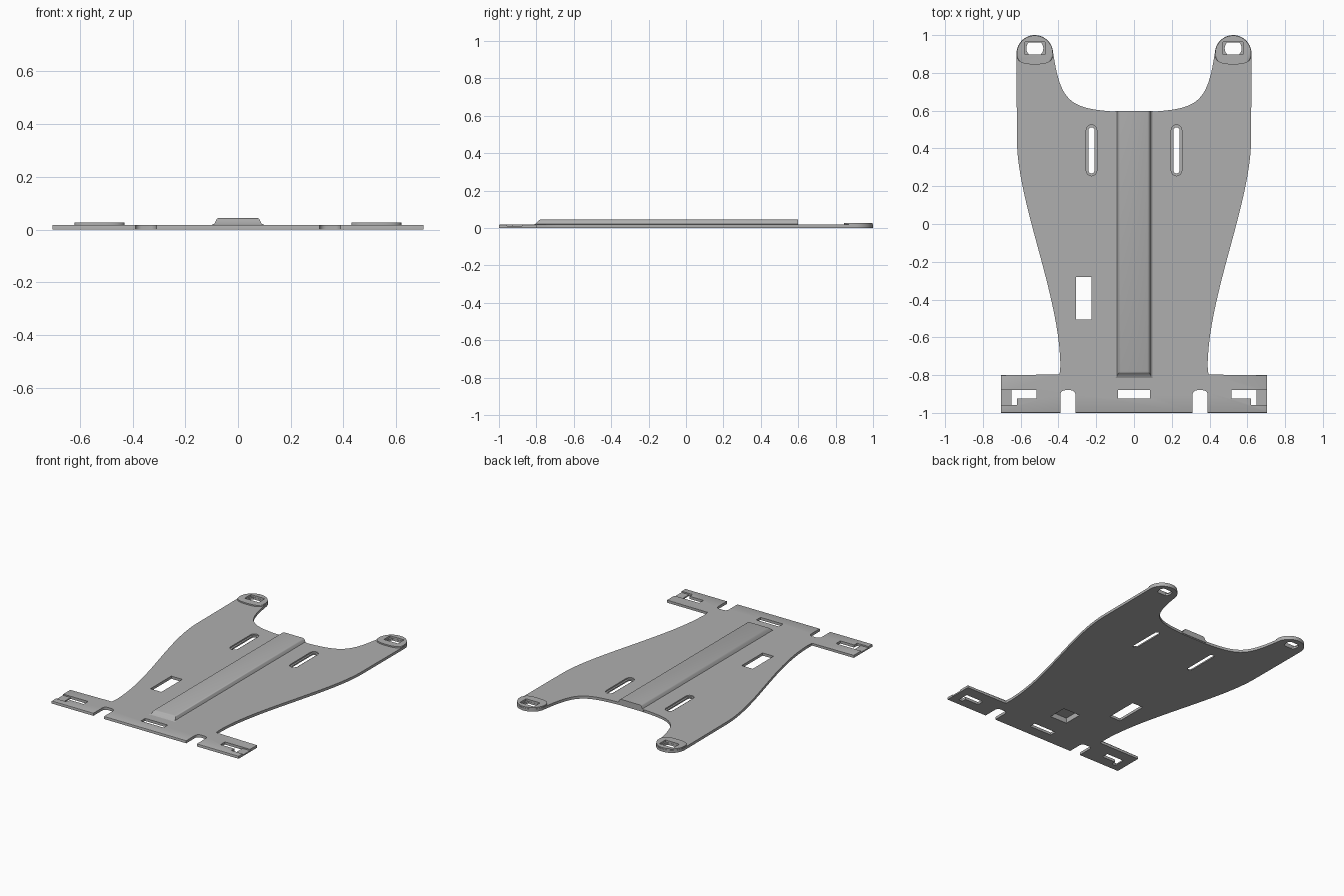
import bpy, bmesh
from math import sin, cos, pi, radians
from mathutils import Vector
from mathutils.geometry import interpolate_bezier

if "Cube" in bpy.data.objects:
    bpy.data.objects.remove(bpy.data.objects["Cube"])

T = 0.018          # plate thickness
HORN = (0.525, 0.903)
R = 0.097

grey = bpy.data.materials.new("plain grey")
grey.use_nodes = True
GREY = (0.43, 0.43, 0.43, 1)
grey.diffuse_color = GREY
grey.node_tree.nodes["Principled BSDF"].inputs["Base Color"].default_value = GREY


def loft(name, levels, bevel=0):
    """Closed solid through equal-length outlines given as (z, points)."""
    bm = bmesh.new()
    rings = [[bm.verts.new((x, y, z)) for x, y in pts] for z, pts in levels]
    n = len(rings[0])
    bm.faces.new(rings[0][::-1])
    top = bm.faces.new(rings[-1])
    for a, b in zip(rings, rings[1:]):
        for i in range(n):
            j = (i + 1) % n
            bm.faces.new((a[i], a[j], b[j], b[i]))
    if bevel:
        bmesh.ops.bevel(bm, geom=list(top.edges), offset=bevel, segments=2,
                        profile=0.5, affect='EDGES')
    bmesh.ops.recalc_face_normals(bm, faces=bm.faces)
    mesh = bpy.data.meshes.new(name)
    bm.to_mesh(mesh)
    bm.free()
    obj = bpy.data.objects.new(name, mesh)
    bpy.context.collection.objects.link(obj)
    mesh.materials.append(grey)
    return obj


def prism(name, pts, z0, z1, bevel=0):
    return loft(name, [(z0, pts), (z1, pts)], bevel)


def rect(x0, x1, y0, y1):
    return [(x0, y0), (x1, y0), (x1, y1), (x0, y1)]


def arc(cx, cy, rx, ry, a0, a1, n):
    return [(cx + rx * cos(radians(a0 + (a1 - a0) * i / n)),
             cy + ry * sin(radians(a0 + (a1 - a0) * i / n))) for i in range(n + 1)]


def slot(x, y0, y1, r):
    return arc(x, y0 + r, r, r, 180, 360, 12) + arc(x, y1 - r, r, r, 0, 180, 12)


def bezier(*pts, n=24):
    return [tuple(p) for p in interpolate_bezier(*[Vector(p) for p in pts], n)]


def flip(pts, s):
    return pts if s > 0 else [(-x, y) for x, y in reversed(pts)]


def cut(obj, pts, z0, z1):
    cutter = prism("cutter", pts, z0, z1)
    cutter.hide_render = True
    mod = obj.modifiers.new("cut", 'BOOLEAN')
    mod.operation = 'DIFFERENCE'
    mod.solver = 'EXACT'
    mod.object = cutter
    bpy.context.view_layer.objects.active = obj
    bpy.ops.object.modifier_apply(modifier=mod.name)
    bpy.data.objects.remove(cutter)


# Plate: half outline mirrored, front arms, curved waist and two rear horns
half = [(0.705, -1), (0.705, -0.8)]
half += bezier((0.39, -0.8), (0.375, -0.41), (0.62, 0.1), (0.62, 0.45))
half += arc(*HORN, R, R, 0, 165, 20)
half += bezier((0.43, 0.92), (0.39, 0.64), (0.34, 0.61), (0.085, 0.594))
plate = prism("base_plate", half + flip(half, -1), 0, T, 0.004)

# Central raised rib with sloped sides and front ramp
steps = [(0.006, 0.1, -0.815), (T, 0.1, -0.815), (0.022, 0.09, -0.805),
         (0.038, 0.082, -0.79), (0.042, 0.078, -0.785), (0.044, 0.071, -0.78)]
rib = loft("center_rib", [(z, rect(-w, w, y, 0.598)) for z, w, y in steps])

# Raised pads on the horns
pads = []
cx, cy = HORN
for side, s in (("left", 1), ("right", -1)):
    pad = arc(cx, cy, 0.095, 0.095, 0, 180, 24)
    for i in range(1, 24):
        a = pi + pi * i / 24
        pad.append((cx + 0.095 * (1 if cos(a) > 0 else -1) * abs(cos(a)) ** 0.7,
                    cy - 0.058 * abs(sin(a)) ** 0.7))
    pads.append((s, prism(side + "_horn_pad", flip(pad, s), 0.006, 0.027, 0.004)))

# Pad holes: rectangular recess above a rounded opening
for s, pad in pads:
    seat = rect(0.472, 0.578, 0.897, 0.963)
    hole = arc(0.525, 0.93, 0.045, 0.045, -45, 45, 8) + arc(0.525, 0.93, 0.045, 0.045, 135, 225, 8)
    cut(pad, flip(seat, s), 0.014, 0.05)
    for part in (pad, plate):
        cut(part, flip(hole, s), -0.1, 0.1)
    cut(plate, flip(seat, s), 0.014, 0.05)

# Paired openings in the plate
for s in (1, -1):
    cut(plate, flip(slot(0.225, 0.255, 0.525, 0.028), s), 0.009, 0.1)
    cut(plate, flip(slot(0.225, 0.268, 0.512, 0.016), s), -0.1, 0.1)
    notch = [(0.31, -1.1), (0.39, -1.1)]
    notch += arc(0.365, -0.905, 0.025, 0.025, 0, 90, 6) + arc(0.335, -0.905, 0.025, 0.025, 90, 180, 6)
    cut(plate, flip(notch, s), -0.1, 0.1)
    cut(plate, flip(rect(0.62, 0.8, -0.957, -0.878), s), 0.009, 0.1)
    hook = [(0.516, -0.925), (0.62, -0.925), (0.62, -0.957), (0.648, -0.957),
            (0.648, -0.878), (0.516, -0.878)]
    cut(plate, flip(hook, s), -0.1, 0.1)

# Single openings: front slot, side window, pocket under the rib
cut(plate, rect(-0.085, 0.085, -0.924, -0.878), -0.1, 0.1)
cut(plate, rect(-0.307, -0.224, -0.505, -0.28), -0.1, 0.1)
for part in (plate, rib):
    cut(part, rect(-0.065, 0.065, -0.745, -0.615), -0.1, 0.036)

# Smooth curved rims, crisp edges
for obj in [plate, rib] + [p for _, p in pads]:
    bpy.ops.object.select_all(action='DESELECT')
    obj.select_set(True)
    bpy.context.view_layer.objects.active = obj
    bpy.ops.object.shade_smooth_by_angle(angle=radians(30))
